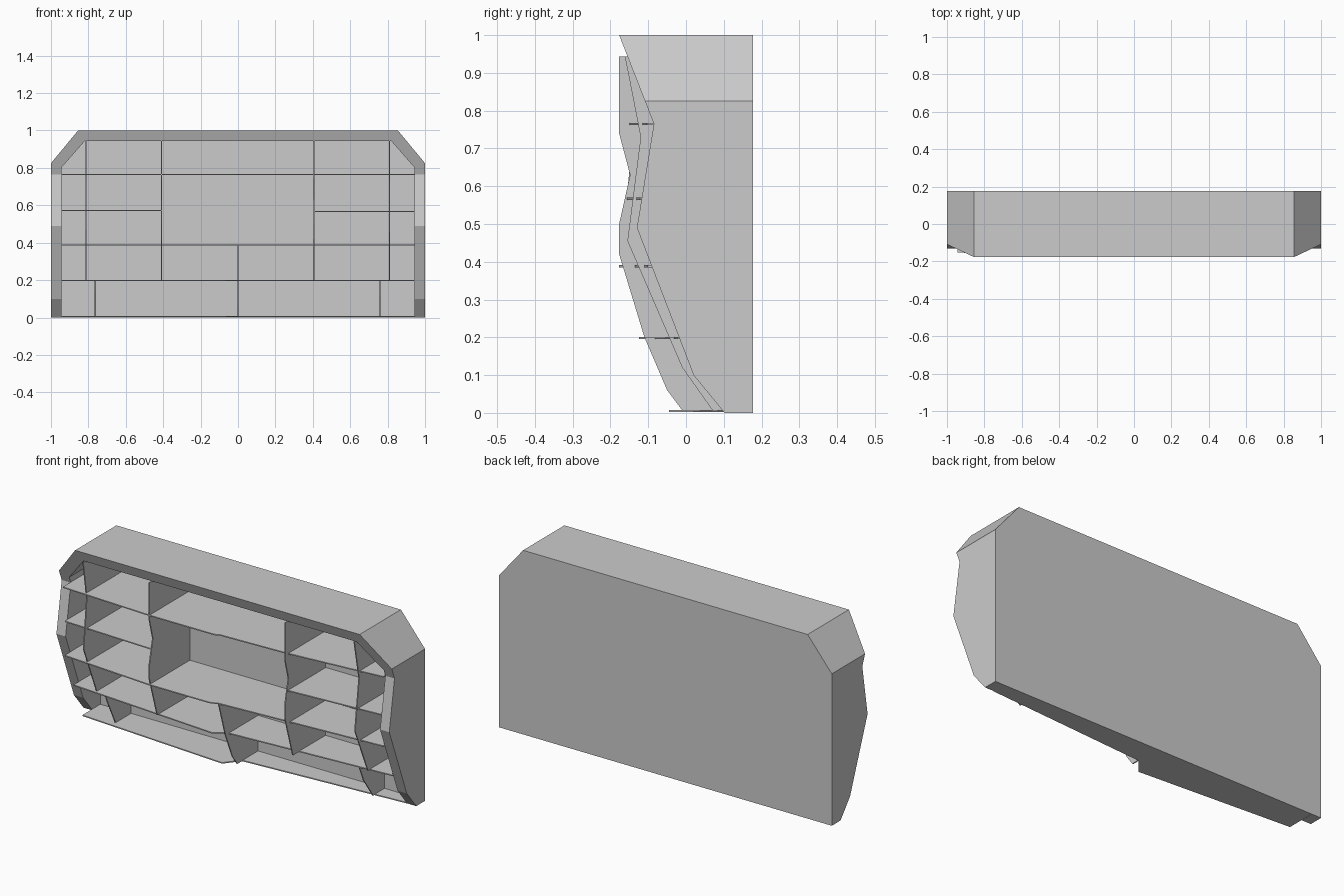
import bpy, bmesh
from mathutils import Vector

if "Cube" in bpy.data.objects:
    bpy.data.objects.remove(bpy.data.objects["Cube"])

BACK, INNER_BACK, T = 0.177, 0.168, 0.006


def make(name, bm):
    bmesh.ops.recalc_face_normals(bm, faces=bm.faces)
    me = bpy.data.meshes.new(name)
    bm.to_mesh(me)
    bm.free()
    ob = bpy.data.objects.new(name, me)
    bpy.context.collection.objects.link(ob)


def slab(name, pts, direction):
    """Extrude a flat outline along a vector."""
    bm = bmesh.new()
    f = bm.faces.new([bm.verts.new(p) for p in pts])
    ext = bmesh.ops.extrude_face_region(bm, geom=[f])
    bmesh.ops.translate(bm, vec=Vector(direction),
                        verts=[v for v in ext["geom"] if isinstance(v, bmesh.types.BMVert)])
    make(name, bm)


def depth(profile, z):
    """Front y of a (y, z) profile at height z."""
    for (y0, z0), (y1, z1) in zip(profile, profile[1:]):
        if z <= z1:
            return y0 + (y1 - y0) * (z - z0) / (z1 - z0)
    return profile[-1][0]


# Front profiles (y, z): frame, right end dividers, left end dividers, middle dividers
FRAME = [(.102, 0), (.02, .1), (-.13, .49), (-.085, .765), (-.177, 1)]
RIGHT = [(.075, 0), (-.01, .12), (-.155, .455), (-.12, .73), (-.162, .945)]
LEFT = [(.04, 0), (-.03, .14), (-.167, .47), (-.14, .74), (-.172, .945)]
MID = [(-.005, 0), (-.05, .06), (-.11, .2), (-.177, .42), (-.177, .5),
       (-.148, .63), (-.177, .74), (-.177, .945)]

# Frame with back panel: outer and inner outlines, right half then mirrored
outer = [(1, 0), (1, .1), (1, .49), (1, .765), (1, .825), (.855, 1)]
inner = [(.945, 0), (.945, .1), (.945, .49), (.945, .765), (.945, .80), (.82, .943)]
outer += [(-x, z) for x, z in reversed(outer)]
inner += [(-x, z) for x, z in reversed(inner)]
bm = bmesh.new()
of = [bm.verts.new((x, depth(FRAME, z), z)) for x, z in outer]
nf = [bm.verts.new((x, depth(FRAME, z), z)) for x, z in inner]
ob_ = [bm.verts.new((x, BACK, z)) for x, z in outer]
nb = [bm.verts.new((x, INNER_BACK, z)) for x, z in inner]
for a, b in ((ob_, of), (of, nf), (nf, nb)):
    for i in range(len(a) - 1):
        bm.faces.new((a[i], a[i + 1], b[i + 1], b[i]))
bm.faces.new(ob_)
bm.faces.new(nb)
bm.faces.new((of[0], nf[0], nb[0], nb[-1], nf[-1], of[-1], ob_[-1], ob_[0]))
make("frame", bm)

# Shelves: height and front edge (x, y) from left to right
W = .945
shelves = [
    ("floor_shelf", .005, [(-W, .015), (-.065, -.045), (0, .035), (W, .097)]),
    ("lower_shelf", .198, [(-W, -.06), (-.07, -.125), (0, -.082), (W, -.022)]),
    ("middle_shelf", .388, [(-W, -.137), (-.41, -.177), (-.05, -.177), (0, -.16), (W, -.102)]),
    ("left_shelf", .573, [(-W, -.135), (-.41, -.156)]),
    ("right_shelf", .567, [(.41, -.156), (W, -.122)]),
    ("upper_shelf", .765, [(-W, -.152), (-.41, -.177), (-.02, -.177), (.01, -.165),
                           (.41, -.15), (W, -.103)]),
]
for name, z, front in shelves:
    pts = front + [(front[-1][0], INNER_BACK), (front[0][0], INNER_BACK)]
    slab(name, [(x, y, z - T / 2) for x, y in pts], (0, 0, T))

# Upright dividers: x, bottom, top, front profile
dividers = [
    ("centre_divider", 0, .005, .388, MID),
    ("left_divider", -.41, .198, .943, MID), ("right_divider", .405, .198, .943, MID),
    ("left_end_divider", -.812, .198, .943, LEFT), ("right_end_divider", .81, .198, .943, RIGHT),
    ("left_foot_divider", -.763, .005, .198, LEFT), ("right_foot_divider", .76, .005, .198, RIGHT),
]
for name, x, z0, z1, prof in dividers:
    zs = [z0] + [z for _, z in prof if z0 < z < z1] + [z1]
    pts = [(depth(prof, z), z) for z in zs] + [(INNER_BACK, z1), (INNER_BACK, z0)]
    slab(name, [(x - T / 2, y, z) for y, z in pts], (T, 0, 0))
